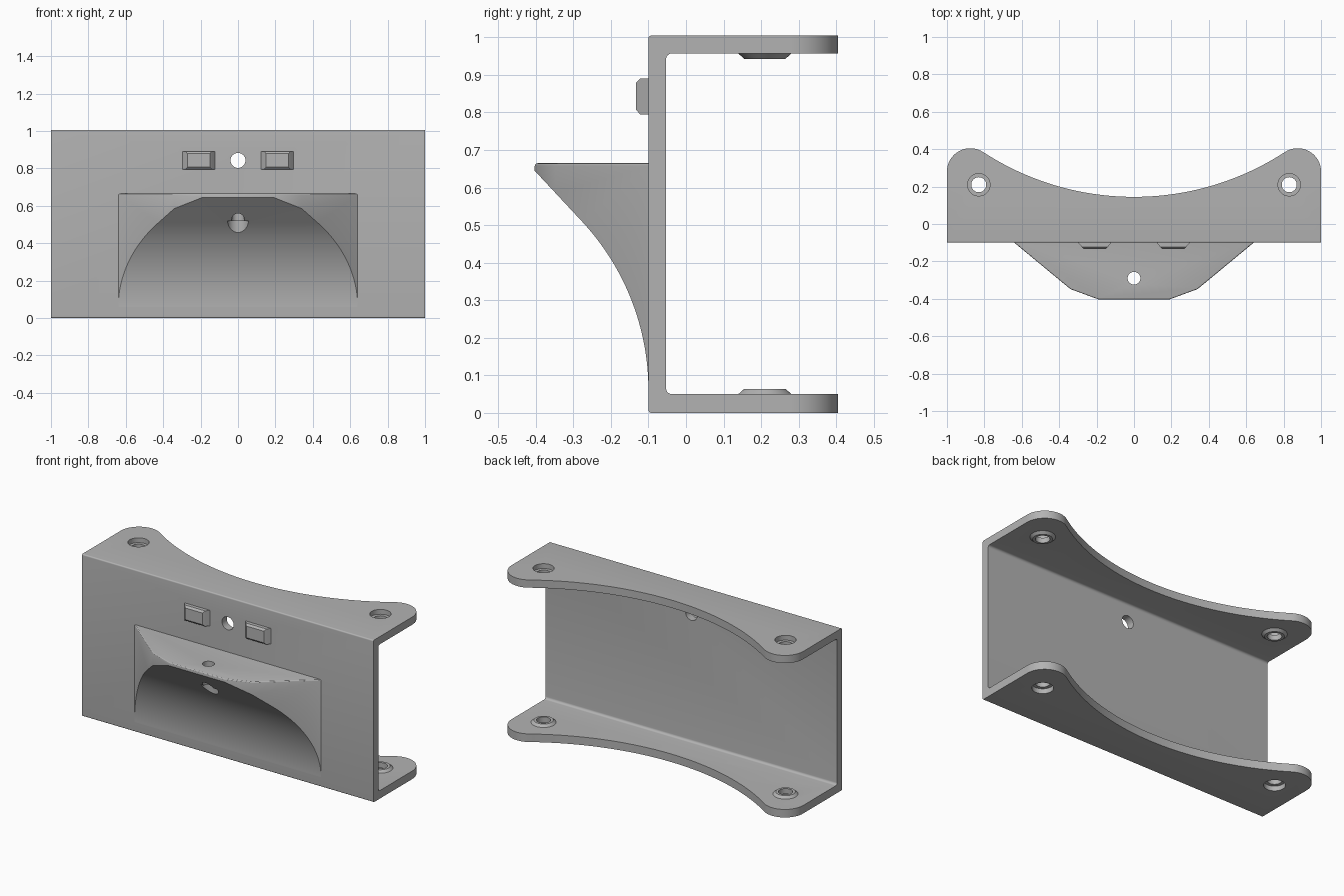
import bpy, bmesh
from math import sin, cos, pi, radians, atan2, tan, hypot
from mathutils import Vector, Matrix

old = bpy.data.objects.get("Cube")
if old:
    bpy.data.objects.remove(old, do_unlink=True)

grey = bpy.data.materials.new("plain grey")
grey.use_nodes = True
COLOUR = (0.45, 0.45, 0.45, 1)
grey.diffuse_color = COLOUR
grey.node_tree.nodes["Principled BSDF"].inputs["Base Color"].default_value = COLOUR

HEIGHT, WALL, FRONT = 1.005, 0.05, -0.1


def finish(name, bm):
    bmesh.ops.recalc_face_normals(bm, faces=bm.faces)
    mesh = bpy.data.meshes.new(name)
    bm.to_mesh(mesh)
    bm.free()
    mesh.materials.append(grey)
    ob = bpy.data.objects.new(name, mesh)
    bpy.context.collection.objects.link(ob)
    return ob


def prism(name, outline, axis, lo, hi, rim=0):
    """Extrude a 2D outline along x or z, optionally easing its upper rim."""
    bm = bmesh.new()
    place = (lambda a, b, t: (t, a, b)) if axis == "x" else (lambda a, b, t: (a, b, t))
    face = bm.faces.new([bm.verts.new(place(a, b, lo)) for a, b in outline])
    ext = bmesh.ops.extrude_face_region(bm, geom=[face])["geom"]
    verts = [g for g in ext if isinstance(g, bmesh.types.BMVert)]
    bmesh.ops.translate(bm, verts=verts, vec=place(0, 0, hi - lo))
    bmesh.ops.recalc_face_normals(bm, faces=bm.faces)
    if rim:
        edges = [e for e in bm.edges if all(v.co.z > hi - 1e-4 for v in e.verts)]
        bmesh.ops.bevel(bm, geom=edges, offset=rim, segments=3, profile=0.5, affect="EDGES")
    return finish(name, bm)


def cone(name, centre, r1, r2, depth, axis="z"):
    bm = bmesh.new()
    turn = Matrix.Rotation(pi / 2, 4, "X") if axis == "y" else Matrix()
    bmesh.ops.create_cone(bm, cap_ends=True, segments=40, radius1=r1, radius2=r2,
                          depth=depth, matrix=Matrix.Translation(centre) @ turn)
    return finish(name, bm)


def combine(ob, tool, operation):
    mod = ob.modifiers.new(operation.lower(), "BOOLEAN")
    mod.operation, mod.object, mod.solver = operation, tool, "EXACT"
    bpy.context.view_layer.objects.active = ob
    bpy.ops.object.modifier_apply(modifier=mod.name)
    bpy.data.objects.remove(tool, do_unlink=True)


def arc(cx, cy, r, a0, a1, n):
    return [(cx + r * cos(a0 + (a1 - a0) * i / n), cy + r * sin(a0 + (a1 - a0) * i / n))
            for i in range(n + 1)]


def rounded(corners):
    """Outline from (a, b, radius) square corners."""
    out = []
    for i, (a, b, r) in enumerate(corners):
        p = Vector((a, b))
        if not r:
            out.append((a, b))
            continue
        u = (Vector(corners[i - 1][:2]) - p).normalized() * r
        v = (Vector(corners[(i + 1) % len(corners)][:2]) - p).normalized() * r
        for k in range(7):
            t = k / 6 * pi / 2
            out.append(tuple(p + u * (1 - sin(t)) + v * (1 - cos(t))))
    return out


# U-shaped channel trimmed to the plan with rounded ears and a sweeping arc
inner, top = FRONT + 0.047, HEIGHT - WALL + 0.002
channel = rounded([(FRONT, 0, 0.008), (0.5, 0, 0), (0.5, WALL, 0), (inner, WALL, 0.015),
                   (inner, top, 0.015), (0.5, top, 0), (0.5, HEIGHT, 0),
                   (FRONT, HEIGHT, 0.008)])
bracket = prism("channel_bracket", channel, "x", -1.1, 1.1)
ear_x, ear_y, ear_r, sweep_y, low_y = 0.875, 0.28, 0.125, 1.622, 0.145
sweep_r = sweep_y - low_y
touch = atan2(sweep_y - ear_y, -ear_x)
half = atan2(ear_x, sweep_y - ear_y)
plan = [(-1, -0.3), (1, -0.3)]
plan += arc(ear_x, ear_y, ear_r, 0, touch, 20)
plan += arc(0, sweep_y, sweep_r, -pi / 2 + half, -pi / 2 - half, 64)[1:-1]
plan += arc(-ear_x, ear_y, ear_r, pi - touch, pi, 20)
combine(bracket, prism("plan_trim", plan, "z", -0.2, 1.3), "INTERSECT")

# Tapered bosses inside the flanges, with recessed holes from outside
for x in (-0.83, 0.83):
    y = 0.21
    combine(bracket, cone("boss", (x, y, WALL + 0.002), 0.082, 0.055, 0.024), "UNION")
    combine(bracket, cone("boss", (x, y, top - 0.002), 0.055, 0.082, 0.024), "UNION")
    combine(bracket, cone("bore", (x, y, 0.5), 0.04, 0.04, 1.4), "DIFFERENCE")
    for z in (0, HEIGHT):
        combine(bracket, cone("recess", (x, y, z), 0.06, 0.06, 0.06), "DIFFERENCE")
combine(bracket, cone("plate_hole", (0, FRONT, 0.843), 0.04, 0.04, 0.3, "y"), "DIFFERENCE")

# Shelf: faceted plan cut by a curved underside
SHELF_TOP = 0.665
right_side = [(0.64, -0.08), (0.64, FRONT), (0.34, -0.348), (0.19, -0.403)]
shelf_plan = right_side + [(-x, y) for x, y in reversed(right_side)]
shelf = prism("front_shelf", shelf_plan, "z", 0.02, SHELF_TOP, rim=0.008)
curve = arc(FRONT - 0.66, 0.06, 0.66, 0, radians(43), 40)
ey, ez = curve[-1]
underside = curve + [(ey - 0.25, ez + 0.25 * tan(radians(47))), (ey - 0.25, 0.9),
                     (-0.05, 0.9), (-0.05, 0.06)]
combine(shelf, prism("underside_trim", underside, "x", -0.8, 0.8), "INTERSECT")
combine(shelf, cone("shelf_hole", (0, -0.29, 0.6), 0.034, 0.034, 0.4), "DIFFERENCE")
combine(shelf, cone("shelf_recess", (0, -0.29, 0.42), 0.057, 0.057, 0.2), "DIFFERENCE")


# Two chamfered locating blocks above the shelf
def block(name, x):
    bm = bmesh.new()
    rings = []
    for y, w, h in ((-0.09, 0.088, 0.048), (FRONT, 0.088, 0.048),
                    (-0.122, 0.07, 0.048), (-0.133, 0.06, 0.036)):
        rings.append([bm.verts.new((x + sx * w, y, 0.843 + sz * h))
                      for sx, sz in ((-1, -1), (1, -1), (1, 1), (-1, 1))])
    for a, b in zip(rings, rings[1:]):
        for i in range(4):
            j = (i + 1) % 4
            bm.faces.new((a[i], a[j], b[j], b[i]))
    bm.faces.new(rings[0])
    bm.faces.new(rings[-1])
    return finish(name, bm)


block("left_locating_block", 0.21)
block("right_locating_block", -0.21)

# Smooth curves, crisp edges
bpy.ops.object.select_all(action="DESELECT")
for ob in (bracket, shelf):
    ob.select_set(True)
    bpy.context.view_layer.objects.active = ob
bpy.ops.object.shade_smooth_by_angle(angle=radians(25))
